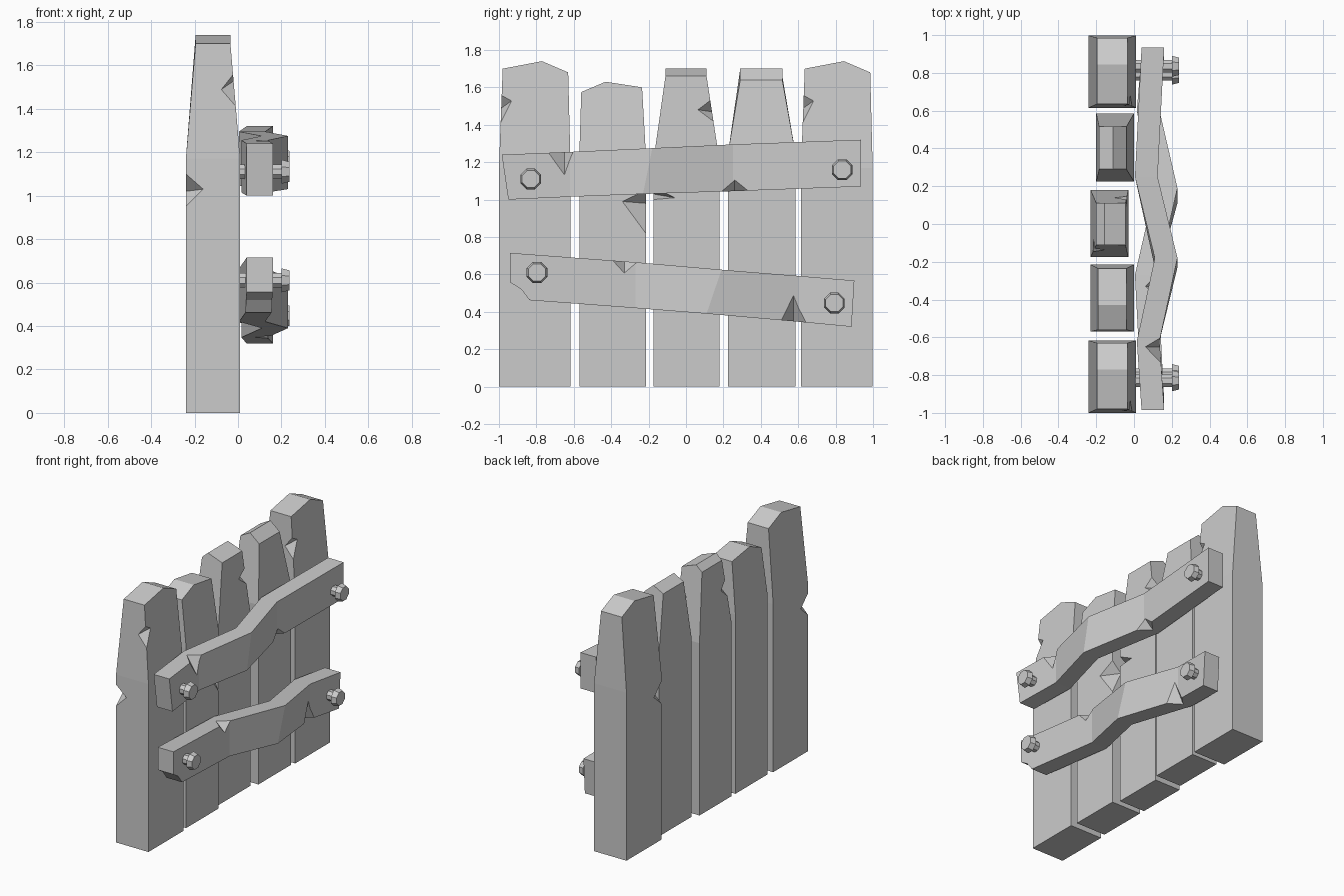
import bpy, bmesh, math
from mathutils import Vector, Matrix

if "Cube" in bpy.data.objects:
    bpy.data.objects.remove(bpy.data.objects["Cube"])


def finish(name, bm):
    bmesh.ops.recalc_face_normals(bm, faces=bm.faces)
    me = bpy.data.meshes.new(name)
    bm.to_mesh(me)
    bm.free()
    ob = bpy.data.objects.new(name, me)
    bpy.context.collection.objects.link(ob)
    return ob


def notch(ob, p1, p2, a, b):
    """Chip an edge: p1, p2 lie on the edge, a and b on its two faces."""
    p1, p2, a, b = map(Vector, (p1, p2, a, b))
    m = (a + b) / 2
    bm = bmesh.new()
    for p in (p1, p2, a, b):
        bm.verts.new(m + (p - m) * 1.4)
    bmesh.ops.convex_hull(bm, input=bm.verts)
    cut = finish(ob.name + "_cutter", bm)
    cut.hide_render = True
    cut.hide_set(True)
    mod = ob.modifiers.new("notch", 'BOOLEAN')
    mod.operation = 'DIFFERENCE'
    mod.solver = 'EXACT'
    mod.object = cut


def plank(name, profile, low, top, mid, along_y=True):
    """profile: 6 points (left base, left bend, left top, peak, right top, right bend,
    right base); low/top: depth range below the bend and at the tip."""
    bm = bmesh.new()
    sides = []
    for k in (0, 1):
        row = []
        for w, z in profile:
            d = top[k] if z > mid + 0.05 else low[k]
            row.append(bm.verts.new((d, w, z) if along_y else (w, d, z)))
        sides.append(row)
        bm.faces.new((row[0], row[1], row[5], row[6]))
        bm.faces.new(row[1:6])
    f, g = sides
    for i in range(7):
        j = (i + 1) % 7
        bm.faces.new((f[i], f[j], g[j], g[i]))
    return finish(name, bm)


def beam(name, sections, thick=0.12):
    """sections: (y low, z low, y high, z high, back x)"""
    bm = bmesh.new()
    rings = []
    for yl, zl, yh, zh, x in sections:
        rings.append([bm.verts.new(c) for c in
                      ((x, yl, zl), (x + thick, yl, zl), (x + thick, yh, zh), (x, yh, zh))])
    for r, s in zip(rings, rings[1:]):
        for i in range(4):
            j = (i + 1) % 4
            bm.faces.new((r[i], r[j], s[j], s[i]))
    bm.faces.new(rings[0])
    bm.faces.new(rings[-1])
    return finish(name, bm)


# outer planks, identical shape with chipped edges
for name, o in (("plank_right_end", 0), ("plank_left_end", 1.615)):
    prof = [(-1 + o, 0), (-1 + o, 1.17), (-0.98 + o, 1.70), (-0.77 + o, 1.74),
            (-0.63 + o, 1.68), (-0.617 + o, 1.17), (-0.617 + o, 0)]
    p = plank(name, prof, (-0.24, 0.01), (-0.195, -0.035), 1.17)
    notch(p, (-0.02, -0.985 + o, 1.56), (-0.013, -0.988 + o, 1.42),
          (-0.017, -0.93 + o, 1.53), (-0.075, -0.986 + o, 1.49))
    notch(p, (-0.24, -1 + o, 1.10), (-0.24, -1 + o, 0.95),
          (-0.24, -0.92 + o, 1.02), (-0.16, -1 + o, 1.03))

# short plank with a peaked top
p = plank("plank_short", [(-0.57, 0), (-0.57, 1.25), (-0.56, 1.575), (-0.43, 1.63),
                          (-0.235, 1.60), (-0.215, 1.25), (-0.215, 0)],
          (-0.23, 0.0), (-0.19, -0.04), 1.25)
notch(p, (0, -0.215, 1.05), (0, -0.215, 0.82), (0, -0.34, 0.99), (-0.07, -0.215, 0.98))

# inner planks, ridge running sideways
p = plank("plank_middle", [(-0.23, 0), (-0.23, 1.2), (-0.20, 1.66), (-0.155, 1.70),
                           (-0.045, 1.66), (-0.03, 1.2), (-0.03, 0)],
          (-0.175, 0.18), (-0.11, 0.11), 1.2, False)
notch(p, (-0.041, 0.13, 1.53), (-0.037, 0.145, 1.42), (-0.04, 0.065, 1.48), (-0.10, 0.138, 1.47))
notch(p, (-0.213, -0.137, 1.53), (-0.217, -0.148, 1.40),
      (-0.215, -0.08, 1.46), (-0.15, -0.14, 1.47))
notch(p, (-0.03, -0.175, 1.07), (-0.03, -0.175, 1.0), (-0.03, -0.06, 1.01), (-0.10, -0.175, 1.03))
plank("plank_inner", [(-0.20, 0), (-0.20, 1.25), (-0.185, 1.66), (-0.11, 1.70),
                      (-0.04, 1.64), (0, 1.25), (0, 0)],
      (0.225, 0.585), (0.29, 0.515), 1.25, False)

# bent cross beams
b = beam("upper_beam", [(-0.95, 1.0, -0.985, 1.24, 0.04), (-0.62, 1.015, -0.62, 1.255, 0.015),
                        (-0.23, 1.03, -0.18, 1.275, 0.11), (0.25, 1.045, 0.25, 1.295, 0.005),
                        (0.935, 1.07, 0.935, 1.32, 0.04)])
notch(b, (0.137, -0.73, 1.253), (0.145, -0.60, 1.255), (0.139, -0.65, 1.13), (0.06, -0.65, 1.254))
notch(b, (0.138, 0.19, 1.043), (0.127, 0.33, 1.047), (0.125, 0.26, 1.105), (0.06, 0.26, 1.045))
b = beam("lower_beam", [(-0.94, 0.47, -0.94, 0.715, 0.04), (-0.27, 0.42, -0.27, 0.665, 0.005),
                        (0.11, 0.39, 0.19, 0.625, 0.11), (0.60, 0.347, 0.60, 0.592, 0.015),
                        (0.885, 0.32, 0.90, 0.567, 0.04)])
notch(b, (0.131, -0.39, 0.673), (0.137, -0.25, 0.664), (0.125, -0.33, 0.61), (0.06, -0.33, 0.67))
notch(b, (0.152, 0.51, 0.355), (0.137, 0.64, 0.343), (0.139, 0.575, 0.485), (0.07, 0.575, 0.35))
# broken lower corner of the beam
bm = bmesh.new()
poly = [(-0.96, 0.57), (-0.88, 0.52), (-0.82, 0.44), (-0.96, 0.42)]
face = bm.faces.new([bm.verts.new((0, y, z)) for y, z in poly])
ext = bmesh.ops.extrude_face_region(bm, geom=[face])
bmesh.ops.translate(bm, vec=(0.25, 0, 0),
                    verts=[v for v in ext["geom"] if isinstance(v, bmesh.types.BMVert)])
cut = finish("corner_cutter", bm)
cut.hide_render = True
cut.hide_set(True)
mod = b.modifiers.new("corner", 'BOOLEAN')
mod.operation = 'DIFFERENCE'
mod.solver = 'EXACT'
mod.object = cut

# eight-sided bolts through the beam ends
for i, (y, z) in enumerate(((-0.83, 1.11), (0.835, 1.16), (-0.797, 0.61), (0.793, 0.447))):
    bm = bmesh.new()
    for r1, r2, x0, x1 in ((0.036, 0.036, -0.03, 0.205), (0.06, 0.05, 0.20, 0.237)):
        m = (Matrix.Translation(((x0 + x1) / 2, y, z)) @ Matrix.Rotation(math.pi / 2, 4, 'Y')
             @ Matrix.Rotation(math.pi / 8, 4, 'Z'))
        bmesh.ops.create_cone(bm, cap_ends=True, segments=8, radius1=r1, radius2=r2,
                              depth=x1 - x0, matrix=m)
    finish("bolt_%d" % (i + 1), bm)
